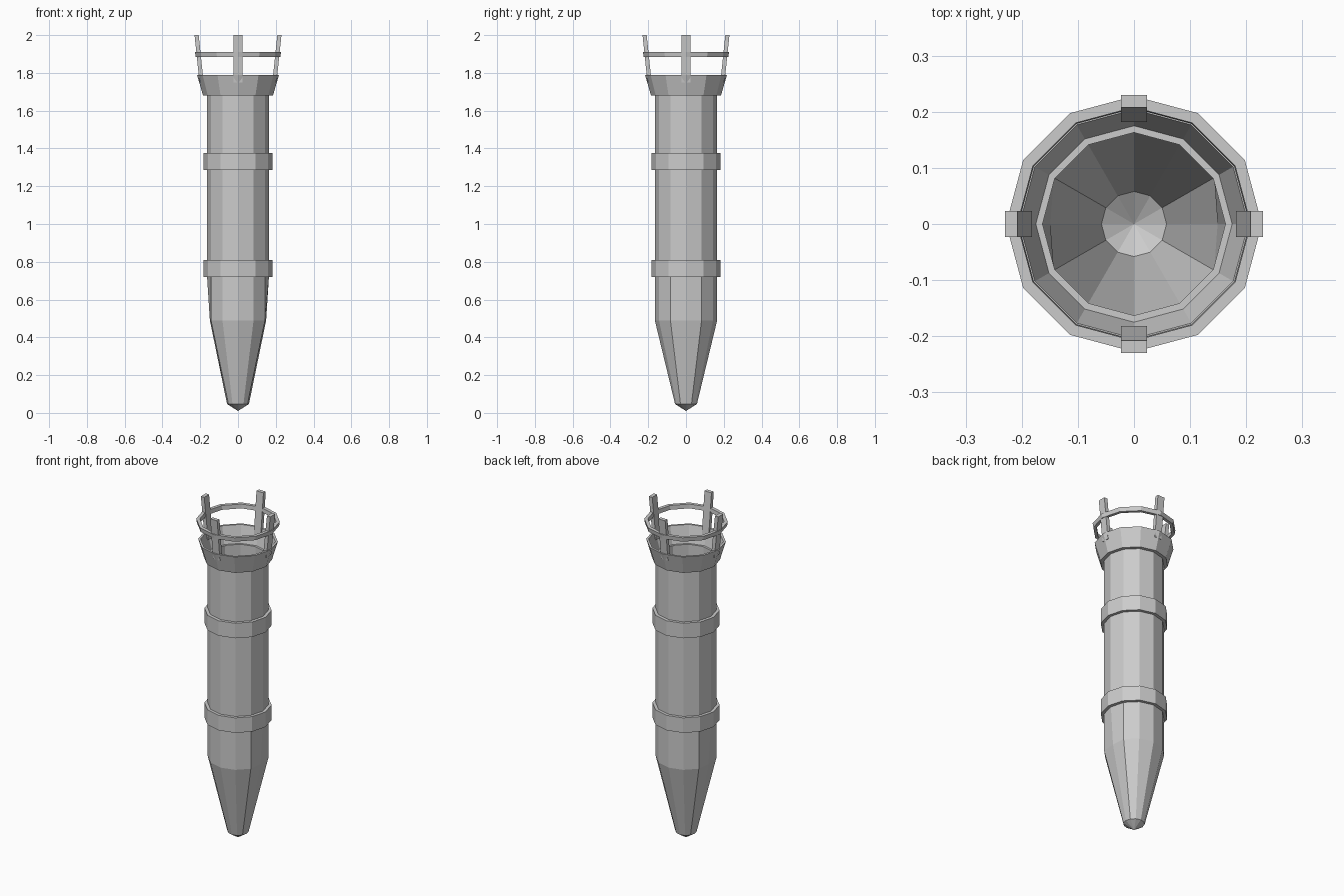
import bpy, bmesh, math
from mathutils import Matrix

if "Cube" in bpy.data.objects:
    bpy.data.objects.remove(bpy.data.objects["Cube"])

SIDES = 12


def finish(name, bm):
    bmesh.ops.recalc_face_normals(bm, faces=bm.faces)
    mesh = bpy.data.meshes.new(name)
    bm.to_mesh(mesh)
    bm.free()
    obj = bpy.data.objects.new(name, mesh)
    bpy.context.collection.objects.link(obj)
    return obj


def lathe(name, profile, closed=True, max_x=None):
    """Turn (radius, z) points into a 12-sided shell; max_x flattens chosen rings."""
    bm = bmesh.new()
    rings = []
    for i, (r, z) in enumerate(profile):
        lim = (max_x or {}).get(i, 9)
        if r == 0:
            rings.append([bm.verts.new((0, 0, z))] * SIDES)
            continue
        angles = [2 * math.pi * k / SIDES for k in range(SIDES)]
        rings.append([bm.verts.new((max(-lim, min(lim, r * math.cos(a))),
                                    r * math.sin(a), z)) for a in angles])
    pairs = list(zip(rings, rings[1:]))
    if closed:
        pairs.append((rings[-1], rings[0]))
    for a, b in pairs:
        for k in range(SIDES):
            n = (k + 1) % SIDES
            bm.faces.new(dict.fromkeys((a[k], a[n], b[n], b[k])))
    return finish(name, bm)


# Hollow handle with a tapered point, slightly flattened at the shoulder
lathe("handle", [(0, 0.01), (0.058, 0.047), (0.165, 0.49), (0.165, 0.74), (0.165, 1.69)],
      closed=False, max_x={2: 0.149})

# Two binding bands
for name, z in (("lower_band", 0.72), ("upper_band", 1.287)):
    lathe(name, [(0.163, z), (0.183, z), (0.183, z + 0.09), (0.163, z + 0.09)])

# Flared collar with inner ledge
lathe("collar", [(0.163, 1.68), (0.185, 1.68), (0.217, 1.79),
                 (0.204, 1.79), (0.175, 1.69), (0.163, 1.69)])

# Thin basket hoop
lathe("basket_hoop", [(0.206, 1.885), (0.224, 1.885), (0.228, 1.91), (0.208, 1.91)])

# Four upright prongs leaning outwards
for i in range(4):
    bm = bmesh.new()
    bmesh.ops.create_cube(bm, size=1)
    for v in bm.verts:
        top = v.co.z > 0
        mid = 0.219 if top else 0.193
        v.co = (mid + v.co.x * 0.022, v.co.y * 0.046, 2.0 if top else 1.75)
    bmesh.ops.transform(bm, matrix=Matrix.Rotation(i * math.pi / 2, 4, 'Z'), verts=bm.verts)
    finish("prong_%d" % (i + 1), bm)
